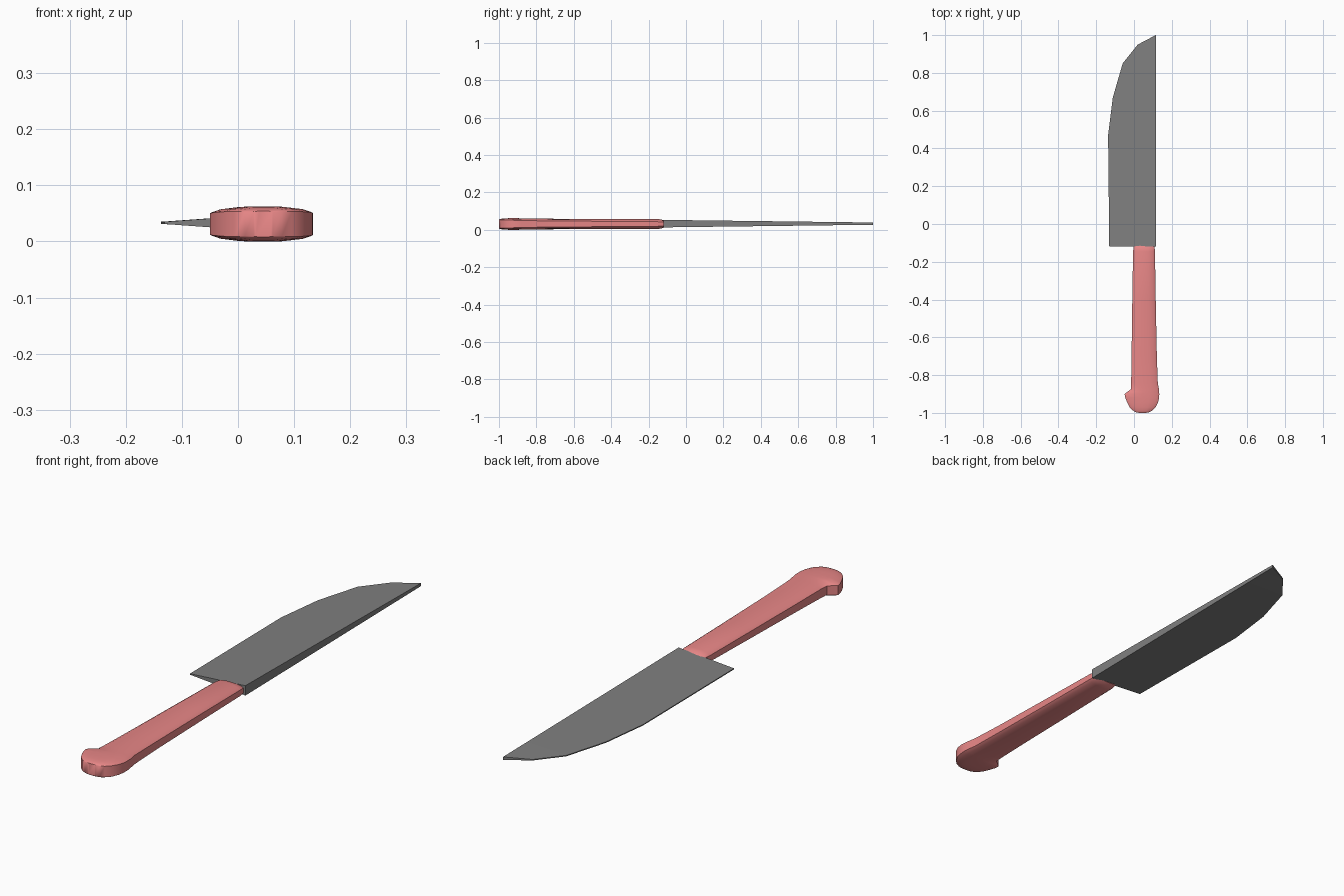
import bpy, bmesh, math

if "Cube" in bpy.data.objects:
    bpy.data.objects.remove(bpy.data.objects["Cube"])


def finish(name, bm, colour, angle=None):
    bmesh.ops.recalc_face_normals(bm, faces=bm.faces)
    mesh = bpy.data.meshes.new(name)
    bm.to_mesh(mesh)
    bm.free()
    obj = bpy.data.objects.new(name, mesh)
    bpy.context.collection.objects.link(obj)
    mat = bpy.data.materials.new(name + "_colour")
    mat.diffuse_color = colour
    mat.use_nodes = True
    mat.node_tree.nodes["Principled BSDF"].inputs["Base Color"].default_value = mat.diffuse_color
    mesh.materials.append(mat)
    if angle:
        bpy.ops.object.select_all(action='DESELECT')
        obj.select_set(True)
        bpy.context.view_layer.objects.active = obj
        bpy.ops.object.shade_smooth_by_angle(angle=math.radians(angle))
    return obj


def loft(rings):
    # Skin closed rings of equal length and cap both ends
    bm = bmesh.new()
    rows = [[bm.verts.new(p) for p in ring] for ring in rings]
    for a, b in zip(rows, rows[1:]):
        for i in range(len(a)):
            j = (i + 1) % len(a)
            bm.faces.new((a[i], a[j], b[j], b[i]))
    bm.faces.new(rows[0])
    bm.faces.new(rows[-1])
    return bm


# Blade: wedge section, thick at the straight spine, thin at the cutting edge
SPINE, MID = 0.117, 0.033
edge = [(-0.131, -0.12), (-0.137, 0.47), (-0.112, 0.67),
        (-0.06, 0.85), (0.02, 0.95), (0.115, 1.0)]
rings = []
for x, y in edge:
    s = 0.020 - 0.014 * (y + 0.12) / 1.12
    e = 0.002 if y < 0.99 else s
    rings.append([(x, y, MID - e), (SPINE, y, MID - s),
                  (SPINE, y, MID + s), (x, y, MID + e)])
finish("blade", loft(rings), (0.215, 0.215, 0.215, 1))

# Handle: domed top and bottom, flat side walls, hooked pommel
# Stations: y, left x, right x, wall half height, dome half height
stations = [
    (-0.112, 0.000, 0.106, 0.008, 0.014),
    (-0.124, -0.002, 0.109, 0.011, 0.022),
    (-0.145, -0.005, 0.111, 0.012, 0.026),
    (-0.40, -0.009, 0.115, 0.014, 0.027),
    (-0.70, -0.013, 0.121, 0.016, 0.028),
    (-0.84, -0.015, 0.126, 0.018, 0.029),
    (-0.875, -0.017, 0.132, 0.018, 0.030),
    (-0.888, -0.034, 0.133, 0.019, 0.0305),
    (-0.90, -0.050, 0.134, 0.019, 0.031),
    (-0.92, -0.046, 0.133, 0.020, 0.031),
    (-0.945, -0.036, 0.127, 0.021, 0.031),
    (-0.97, -0.023, 0.114, 0.022, 0.030),
    (-0.988, -0.005, 0.096, 0.022, 0.028),
    (-0.997, 0.012, 0.078, 0.022, 0.025),
    (-1.0, 0.028, 0.062, 0.022, 0.023),
]
ACROSS = [-1, -0.95, -0.8, -0.4, 0, 0.4, 0.8, 0.95, 1]
rings = []
for y, x0, x1, wall, dome in stations:
    c, w = (x0 + x1) / 2, (x1 - x0) / 2
    top = [(c + w * t, wall + (dome - wall) * (1 - abs(t) ** 4)) for t in ACROSS]
    rings.append([(x, y, 0.031 + h) for x, h in top] +
                 [(x, y, 0.031 - h) for x, h in reversed(top)])
finish("handle", loft(rings), (0.8, 0.24, 0.24, 1), 35)
